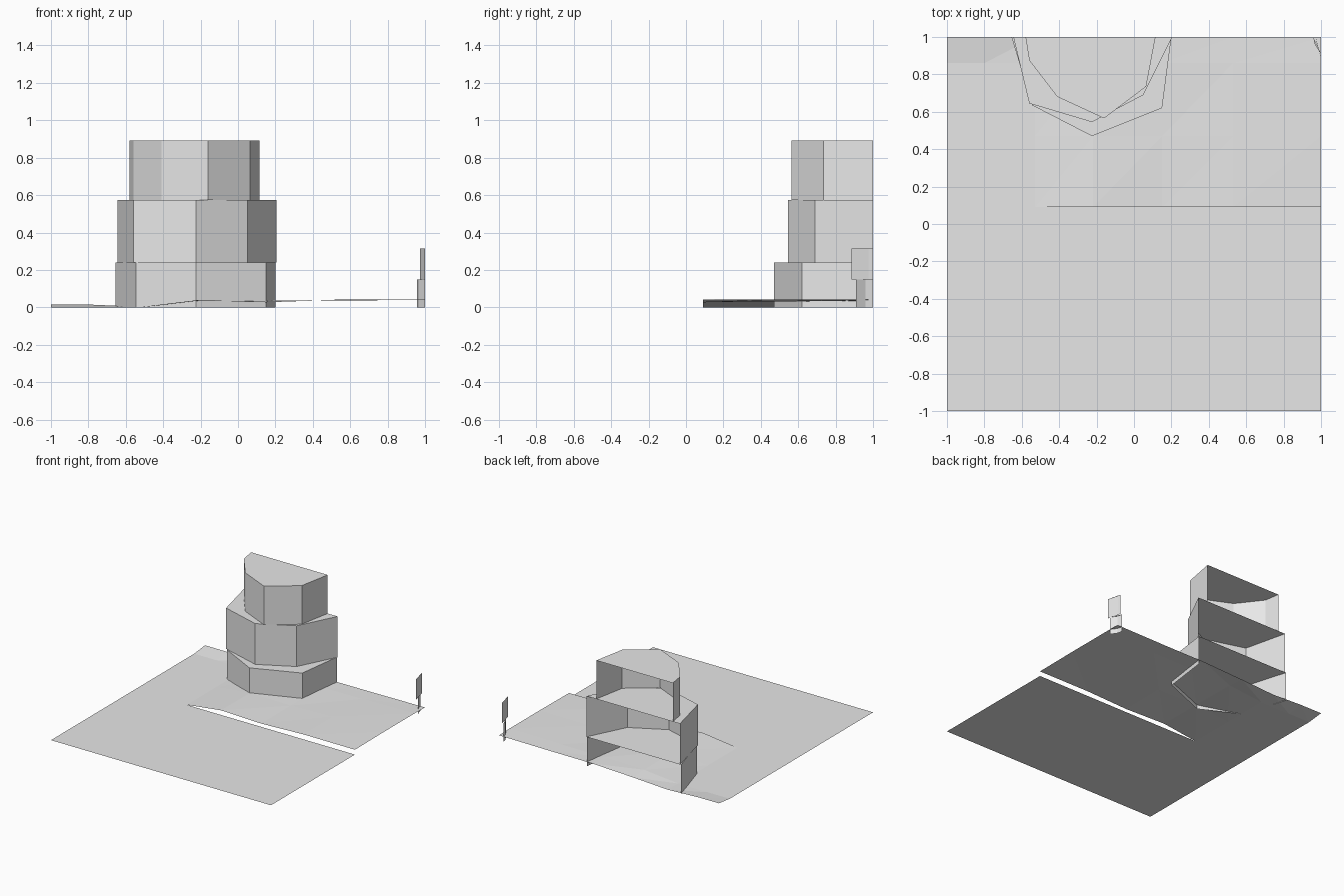
import bpy

if "Cube" in bpy.data.objects:
    bpy.data.objects.remove(bpy.data.objects["Cube"])

# One pale stone colour for the whole tile
stone = bpy.data.materials.new("pale grey stone")
stone.diffuse_color = (0.8, 0.8, 0.8, 1)
stone.use_nodes = True
stone.node_tree.nodes["Principled BSDF"].inputs["Base Color"].default_value = stone.diffuse_color


def add_mesh(name, verts, faces):
    mesh = bpy.data.meshes.new(name)
    mesh.from_pydata(verts, [], faces)
    mesh.materials.append(stone)
    mesh.update()
    obj = bpy.data.objects.new(name, mesh)
    bpy.context.collection.objects.link(obj)
    return obj


def rock_tier(name, outline, z0, z1):
    """Walls along an open outline (left to right) plus a cap; back and base stay open."""
    n = len(outline)
    verts = [(x, y, z) for z in (z0, z1) for x, y in outline]
    faces = [(i, i + 1, n + i + 1, n + i) for i in range(n - 1)]
    faces.append(tuple(range(n, 2 * n)))
    return add_mesh(name, verts, faces)


# Flat front half
add_mesh("flat_ground", [(-1, -1, 0), (1, -1, 0), (1, 0.09, 0), (-1, 0.09, 0)],
         [(0, 1, 2, 3)])

# Gently raised back half, lifting off the flat ground along its front edge
xs = [-1, -0.8, -0.53, -0.22, 0.15, 0.53, 1]
ys = [0.09, 0.47, 0.86, 1]
heights = [
    [0, 0, 0, 0.038, 0.027, 0.041, 0.04],
    [0, 0, 0, 0.035, 0.03, 0.04, 0.043],
    [0, 0, 0, 0.03, 0.035, 0.038, 0.043],
    [0.016, 0.015, 0.003, 0.02, 0.035, 0.036, 0.04],
]
w = len(xs)
ground_verts = [(x, y, heights[j][i]) for j, y in enumerate(ys) for i, x in enumerate(xs)]
ground_faces = []
for j in range(len(ys) - 1):
    for i in range(w - 1):
        a = j * w + i
        ground_faces += [(a, a + 1, a + w + 1), (a, a + w + 1, a + w)]
add_mesh("raised_ground", ground_verts, ground_faces)

# Three stacked rock tiers, cut off by the back edge of the tile
rock_tier("lower_rock", [(-0.655, 1), (-0.545, 0.635), (-0.225, 0.47),
                         (0.15, 0.62), (0.2, 1)], 0, 0.24)
rock_tier("middle_rock", [(-0.645, 1), (-0.56, 0.645), (-0.225, 0.545),
                          (0.05, 0.69), (0.205, 1)], 0.24, 0.575)
rock_tier("upper_rock", [(-0.58, 1), (-0.56, 0.875), (-0.41, 0.68),
                         (-0.16, 0.565), (0.065, 0.735), (0.115, 1)], 0.575, 0.892)

# Sliver of a second rock in the back right corner
rock_tier("corner_rock_base", [(0.958, 1), (0.967, 0.96), (1, 0.91)], 0, 0.148)
rock_tier("corner_rock_top", [(0.972, 1), (0.976, 0.975), (1, 0.885)], 0.148, 0.315)
